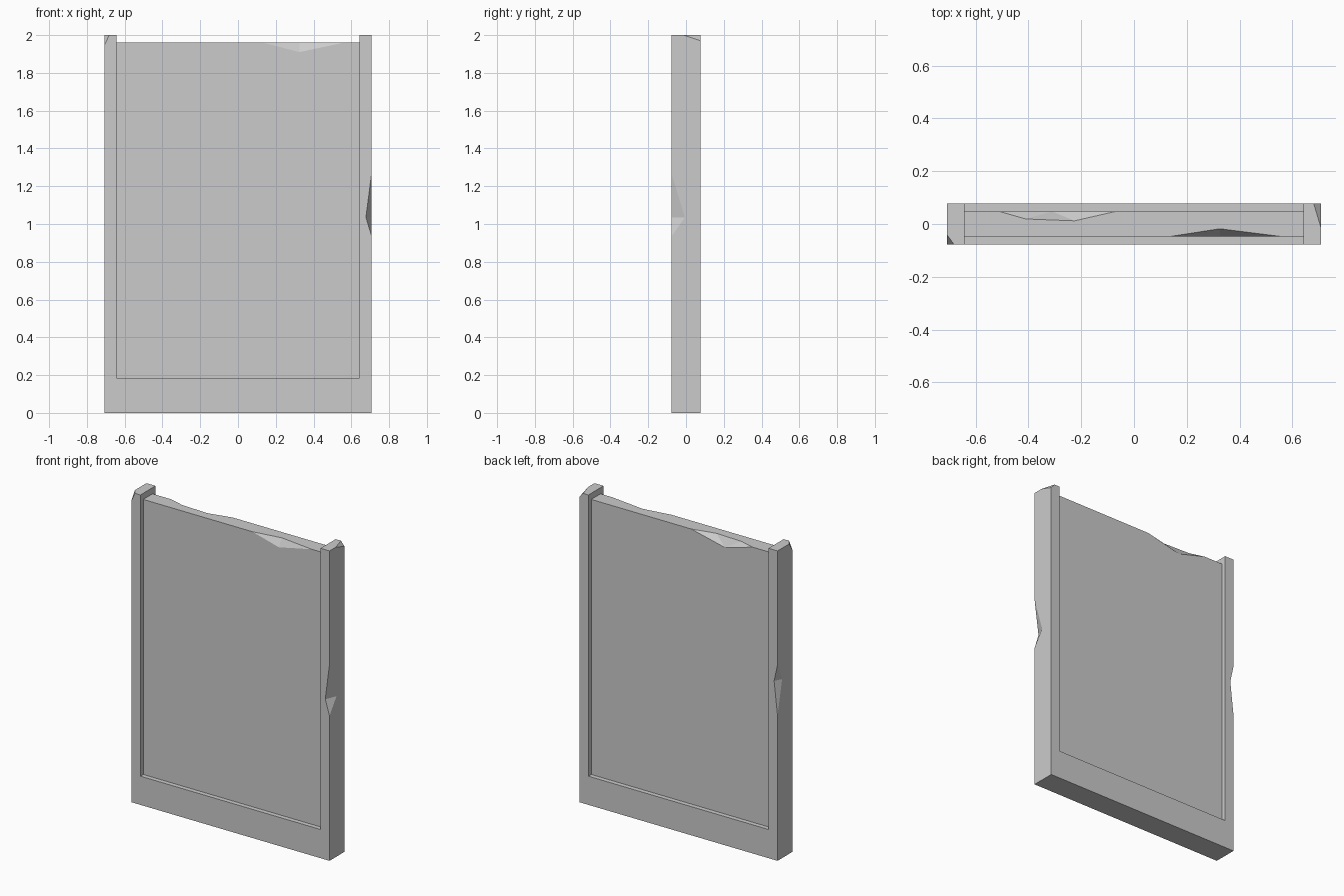
import bpy, bmesh
from mathutils import Vector

if "Cube" in bpy.data.objects:
    bpy.data.objects.remove(bpy.data.objects["Cube"])

W, D, H = 0.7075, 0.077, 2.0          # frame half width, half depth, height
PW, PD, PH = 0.643, 0.0475, 1.96      # panel half width, half depth, top
RAIL = 0.185                          # bottom rail height


def to_object(bm, name):
    bmesh.ops.recalc_face_normals(bm, faces=bm.faces)
    mesh = bpy.data.meshes.new(name)
    bm.to_mesh(mesh)
    bm.free()
    obj = bpy.data.objects.new(name, mesh)
    bpy.context.collection.objects.link(obj)
    return obj


def extruded(name, outline, half_depth):
    """Extrude an x-z outline symmetrically along y."""
    bm = bmesh.new()
    face = bm.faces.new([bm.verts.new((x, -half_depth, z)) for x, z in outline])
    new = bmesh.ops.extrude_face_region(bm, geom=[face])["geom"]
    bmesh.ops.translate(bm, vec=(0, 2 * half_depth, 0),
                        verts=[v for v in new if isinstance(v, bmesh.types.BMVert)])
    return to_object(bm, name)


def chip(target, apex, rim, out):
    """Break a flake off: a cone from the apex through the rim points, plus a point outside."""
    apex = Vector(apex)
    rim = [Vector(p) for p in rim]
    outside = sum(rim, Vector()) / len(rim) + Vector(out) * 0.15
    bm = bmesh.new()
    for p in [apex, outside] + [apex + 2 * (p - apex) for p in rim]:
        bm.verts.new(p)
    hull = bmesh.ops.convex_hull(bm, input=bm.verts)
    loose = [v for v in hull["geom_interior"] if isinstance(v, bmesh.types.BMVert)]
    bmesh.ops.delete(bm, geom=loose, context='VERTS')
    cutter = to_object(bm, "chip_cutter")
    cutter.hide_render = True
    mod = target.modifiers.new("chip", 'BOOLEAN')
    mod.operation = 'DIFFERENCE'
    mod.solver = 'EXACT'
    mod.object = cutter
    bpy.context.view_layer.objects.active = target
    bpy.ops.object.modifier_apply(modifier=mod.name)
    bpy.data.objects.remove(cutter)


# U-shaped frame: two posts and a bottom rail
frame = extruded("frame", [(-W, 0), (W, 0), (W, H), (PW, H), (PW, RAIL),
                           (-PW, RAIL), (-PW, H), (-W, H)], D)
# Inset panel, tucked slightly into the frame
S = 0.01
panel = extruded("panel", [(-PW - S, RAIL - S), (PW + S, RAIL - S),
                           (PW + S, PH), (-PW - S, PH)], PD)

# Chips on the post edges
chip(frame, (0.677, -D, 1.035), [(W, -D, 1.27), (W, -0.006, 1.035), (W, -D, 0.935)], (1, -1, 0))
chip(frame, (-0.683, D, 1.155), [(-W, D, 1.265), (-W, 0.03, 1.155), (-W, D, 0.935)], (-1, 1, 0))
# Broken post corners
chip(frame, (-W, -D, 1.945), [(-0.682, -D, H), (-W, -D, H), (-W, -0.042, H)], (-1, -1, 1))
chip(frame, (W, D, 1.97), [(0.681, D, H), (W, D, H), (W, -0.012, H)], (1, 1, 1))
# Chips on the panel's top edge
chip(panel, (0.325, -PD, 1.91), [(0.135, -PD, PH), (0.325, -0.018, PH), (0.56, -PD, PH)], (0, -1, 1))
chip(panel, (-0.31, PD, 1.905), [(-0.51, PD, PH), (-0.41, 0.019, PH),
                                 (-0.225, 0.012, PH), (-0.07, PD, PH)], (0, 1, 1))
